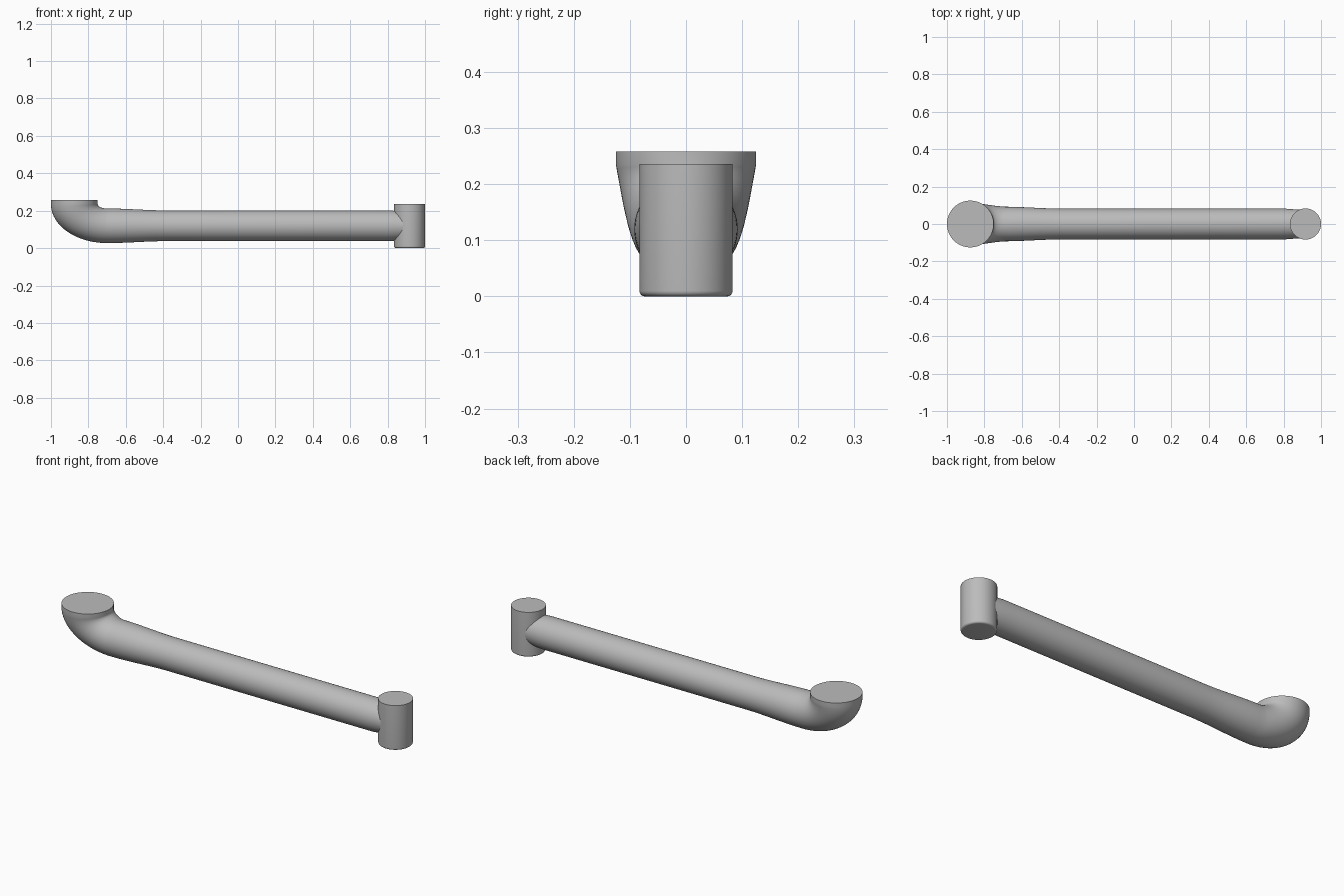
import bpy
import bmesh
from math import sin, cos, pi, radians
from mathutils import Vector

if "Cube" in bpy.data.objects:
    bpy.data.objects.remove(bpy.data.objects["Cube"], do_unlink=True)

SIDES = 64
COLOUR = (0.5, 0.5, 0.5, 1)
grey = bpy.data.materials.new("plain grey")
grey.use_nodes = True
grey.diffuse_color = COLOUR
grey.node_tree.nodes["Principled BSDF"].inputs["Base Color"].default_value = COLOUR


def loft(name, rings):
    """Skin oval rings; each is (one rim point, opposite rim point, half width in y)."""
    bm = bmesh.new()
    loops = []
    for p, q, half_width in rings:
        mid, arm = (p + q) / 2, (p - q) / 2
        side = Vector((0, half_width, 0))
        loops.append([bm.verts.new(mid + arm * cos(2 * pi * i / SIDES) + side * sin(2 * pi * i / SIDES))
                      for i in range(SIDES)])
    for a, b in zip(loops, loops[1:]):
        for i in range(SIDES):
            j = (i + 1) % SIDES
            bm.faces.new((a[i], a[j], b[j], b[i]))
    bm.faces.new(loops[0][::-1])
    bm.faces.new(loops[-1])
    bmesh.ops.recalc_face_normals(bm, faces=bm.faces)
    mesh = bpy.data.meshes.new(name)
    bm.to_mesh(mesh)
    bm.free()
    obj = bpy.data.objects.new(name, mesh)
    bpy.context.collection.objects.link(obj)
    mesh.materials.append(grey)
    bpy.ops.object.select_all(action='DESELECT')
    obj.select_set(True)
    bpy.context.view_layer.objects.active = obj
    bpy.ops.object.shade_smooth_by_angle(angle=radians(35))
    return obj


def flat_ring(x, z, r):
    return Vector((x - r, 0, z)), Vector((x + r, 0, z)), r


def upright_ring(x, z, r):
    return Vector((x, 0, z - r)), Vector((x, 0, z + r)), r


# Round mounting collar, sweeping elbow, flared neck and straight tube
PIVOT = Vector((-0.70, 0, 0.235))
rings = [flat_ring(-0.875, 0.258, 0.125)]
STEPS = 20
for k in range(STEPS + 1):
    t = k / STEPS
    c, s = cos(t * pi / 2), sin(t * pi / 2)
    outer = PIVOT + Vector((-0.30 * c, 0, -0.208 * s))
    inner = PIVOT + Vector((-0.05 * c, 0, -0.023 * s))
    rings.append((outer, inner, 0.125 - 0.0325 * t))
for k in range(1, 11):
    t = k / 10
    ease = t * t * (3 - 2 * t)
    rings.append(upright_ring(-0.70 + 0.32 * t, 0.1195, 0.0925 - 0.0105 * ease))
rings.append(upright_ring(0.81, 0.1195, 0.082))
rings.append(upright_ring(0.90, 0.1195, 0.075))
loft("arm_tube", rings)

# Upright joint barrel with a rounded lower edge
barrel = [flat_ring(0.917, 0.01 * (1 - cos(a)), 0.073 + 0.01 * sin(a))
          for a in (k * pi / 12 for k in range(7))]
barrel.append(flat_ring(0.917, 0.236, 0.083))
loft("joint_barrel", barrel)
